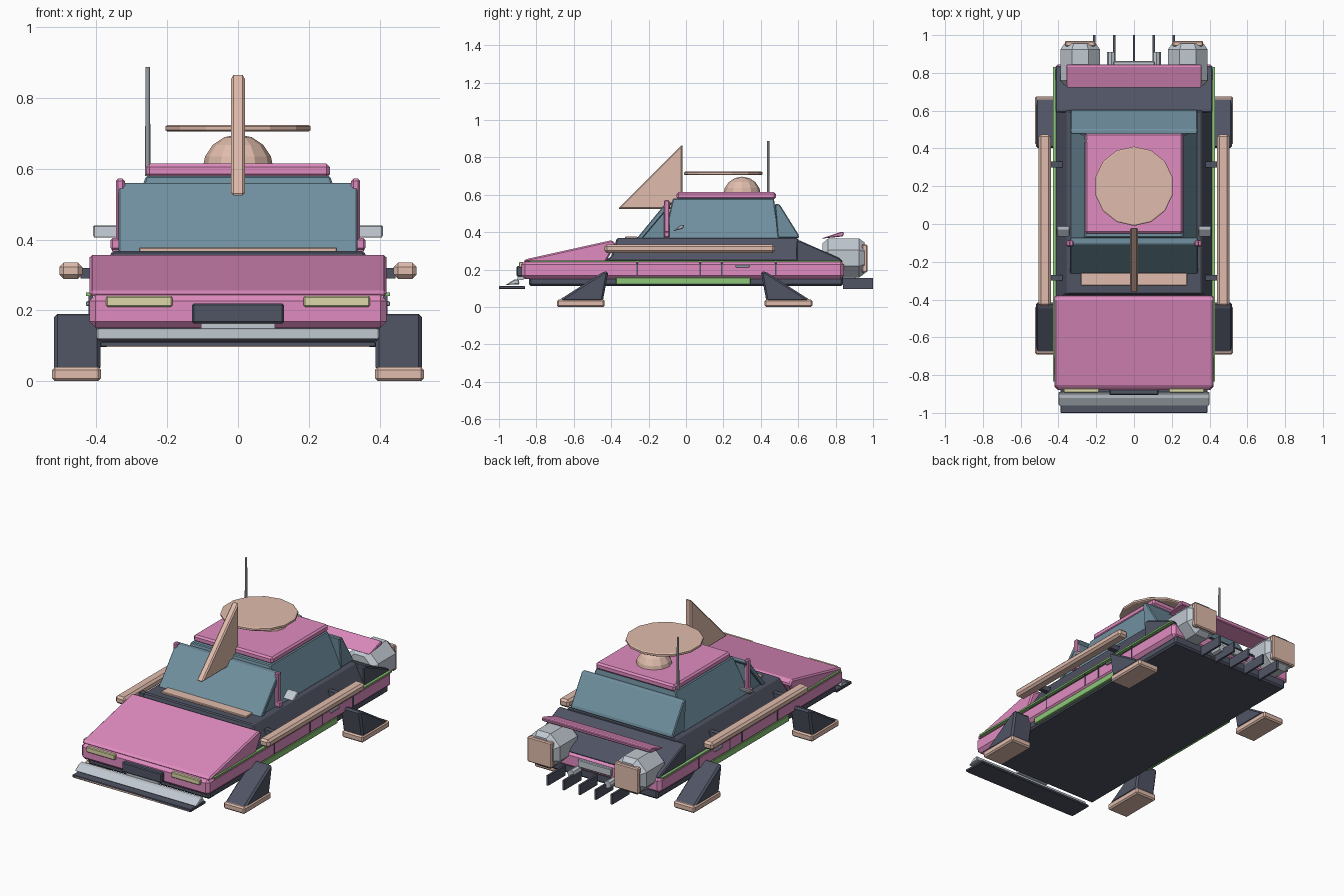
import bpy, bmesh, math
from mathutils import Matrix, Vector

def lin(h):
    c = [int(h[i:i + 2], 16) / 255 for i in (0, 2, 4)]
    return [x / 12.92 if x < 0.04 else ((x + 0.055) / 1.055) ** 2.4 for x in c] + [1]

MATS = {}
for n, h in dict(pink="E08CC0", dark="505464", peach="E0BCAC", glass="7090A0",
                 green="8CC878", cream="DCD8A8", silver="C0C8D0").items():
    MATS[n] = bpy.data.materials.new(n)
    MATS[n].diffuse_color = lin(h)

def finish(name, bm, mat, bevel=0):
    bmesh.ops.recalc_face_normals(bm, faces=bm.faces)
    me = bpy.data.meshes.new(name)
    bm.to_mesh(me)
    bm.free()
    ob = bpy.data.objects.new(name, me)
    bpy.context.collection.objects.link(ob)
    me.materials.append(MATS[mat])
    if bevel:
        m = ob.modifiers.new("bevel", 'BEVEL')
        m.width, m.segments = bevel, 1
    return ob

def loft(name, mat, rings, bevel=0):
    """Skin a stack of equal-length point rings and cap both ends."""
    bm = bmesh.new()
    vs = [[bm.verts.new(p) for p in r] for r in rings]
    n = len(rings[0])
    for a, b in zip(vs, vs[1:]):
        for i in range(n):
            bm.faces.new((a[i], a[(i + 1) % n], b[(i + 1) % n], b[i]))
    bm.faces.new(vs[0])
    bm.faces.new(vs[-1])
    return finish(name, bm, mat, bevel)

def prism(name, mat, x0, x1, yz, bevel=0):
    """Side profile extruded across x."""
    return loft(name, mat, [[(x, y, z) for y, z in yz] for x in (x0, x1)], bevel)

def box(name, mat, x0, x1, y0, y1, z0, z1, bevel=0):
    return prism(name, mat, x0, x1, [(y0, z0), (y1, z0), (y1, z1), (y0, z1)], bevel)

def taper(name, mat, levels, bevel=0):
    """Stack of rectangles: (half width, y0, y1, z)."""
    return loft(name, mat, [[(-w, a, z), (w, a, z), (w, b, z), (-w, b, z)] for w, a, b, z in levels], bevel)

def cyl(name, mat, loc, axis, sections, n, turn=0.0):
    """Turned shape: (distance along axis, radius)."""
    rot = Vector((0, 0, 1)).rotation_difference(Vector(axis)).to_matrix()
    rings = [[Vector(loc) + rot @ Vector((r * math.cos(turn + 2 * math.pi * i / n),
              r * math.sin(turn + 2 * math.pi * i / n), d)) for i in range(n)] for d, r in sections]
    return loft(name, mat, rings)

# Hull
box("chassis", "dark", -0.4, 0.4, -0.84, 0.84, 0.112, 0.17, 0.01)
box("lower_body", "pink", -0.42, 0.42, -0.88, 0.845, 0.15, 0.245, 0.018)
prism("hood", "pink", -0.42, 0.42, [(-0.87, 0.24), (-0.43, 0.24), (-0.375, 0.335), (-0.395, 0.358), (-0.86, 0.255)], 0.01)
taper("shoulder_deck", "dark", [(0.415, -0.44, 0.62, 0.245), (0.405, -0.4, 0.61, 0.27), (0.355, -0.37, 0.6, 0.368)], 0.006)
prism("rear_deck", "dark", -0.415, 0.415, [(0.59, 0.24), (0.84, 0.24), (0.82, 0.262), (0.61, 0.355), (0.59, 0.355)], 0.006)

# Cabin
taper("side_windows", "glass", [(0.335, -0.12, 0.5, 0.365), (0.26, -0.07, 0.47, 0.58)], 0.005)
prism("windshield", "glass", -0.338, 0.338, [(-0.265, 0.365), (-0.235, 0.365), (-0.07, 0.56), (-0.105, 0.56)], 0.004)
prism("windshield_fill", "glass", -0.325, 0.325, [(-0.25, 0.365), (-0.1, 0.365), (-0.085, 0.55)])
prism("rear_window", "glass", -0.335, 0.335, [(0.49, 0.37), (0.605, 0.37), (0.6, 0.39), (0.5, 0.55), (0.475, 0.55)], 0.005)
box("dash_strip", "peach", -0.28, 0.28, -0.325, -0.26, 0.36, 0.378, 0.003)
box("roof", "pink", -0.26, 0.26, -0.05, 0.48, 0.575, 0.615, 0.01)

# Roof equipment
cyl("dome", "peach", (0, 0.3, 0.597), (0, 0, 1),
    [(0.1 * math.sin(a), 0.1 * math.cos(a) + 0.0005) for a in [math.pi / 2 * k / 4 for k in range(5)]], 12)
cyl("dish", "peach", (0, 0.2, 0.705), (0, 0, 1), [(0, 0.204), (0.004, 0.21), (0.015, 0.21), (0.019, 0.204)], 14, math.pi / 14)
prism("fin", "peach", -0.02, 0.02, [(-0.365, 0.525), (-0.02, 0.525), (-0.02, 0.87)], 0.007)
cyl("antenna", "silver", (-0.255, 0.44, 0.58), (0, 0, 1), [(0, 0.008), (0.307, 0.006)], 8)

# Nose
box("front_grille", "dark", -0.13, 0.13, -0.905, -0.87, 0.163, 0.22, 0.005)
box("front_plate", "silver", -0.105, 0.105, -0.9, -0.87, 0.145, 0.166)
prism("front_bumper", "silver", -0.4, 0.4, [(-0.965, 0.118), (-0.89, 0.122), (-0.895, 0.15), (-0.92, 0.146)], 0.004)
box("splitter", "dark", -0.39, 0.39, -1.0, -0.86, 0.096, 0.112, 0.003)
box("splitter_edge", "peach", -0.372, 0.372, -1.0, -0.99, 0.097, 0.107)

# Tail
prism("spoiler", "pink", -0.358, 0.358, [(0.72, 0.365), (0.84, 0.378), (0.845, 0.4), (0.83, 0.402)], 0.004)
box("rear_plate", "silver", -0.11, 0.11, 0.84, 0.862, 0.18, 0.225, 0.004)
for i in range(5):
    x = (i - 2) * 0.105
    box("diffuser_fin", "dark", x - 0.006, x + 0.006, 0.84, 1.0, 0.096, 0.155)

# Mirrored parts
for s in (-1, 1):
    def sbox(name, mat, a, b, *rest):
        return box(name, mat, min(s * a, s * b), max(s * a, s * b), *rest)

    # trim, sills and door details
    sbox("trim_strip", "green", 0.41, 0.43, -0.835, 0.83, 0.24, 0.25)
    sbox("sill_glow", "green", 0.39, 0.415, -0.375, 0.345, 0.12, 0.158, 0.003)
    for y in (-0.26, 0.075, 0.19, 0.48):
        sbox("panel_gap", "dark", 0.41, 0.423, y - 0.004, y + 0.004, 0.17, 0.24)
    sbox("door_handle", "silver", 0.41, 0.43, 0.265, 0.34, 0.212, 0.226, 0.003)
    sbox("side_rail", "peach", 0.44, 0.505, -0.435, 0.475, 0.289, 0.335, 0.012)
    sbox("rail_mount", "dark", 0.36, 0.445, -0.3, -0.27, 0.29, 0.32)
    sbox("rail_mount", "dark", 0.36, 0.445, 0.3, 0.33, 0.29, 0.32)

    # mirrors
    sbox("mirror_post", "pink", 0.32, 0.345, -0.118, -0.088, 0.37, 0.572, 0.006)
    sbox("mirror_base", "pink", 0.33, 0.36, -0.118, -0.088, 0.37, 0.405, 0.006)
    prism("mirror", "silver", s * 0.34, s * 0.41,
          [(-0.07, 0.405), (-0.015, 0.42), (-0.01, 0.44), (-0.03, 0.438)], 0.004)

    # headlights
    sbox("headlight", "cream", 0.185, 0.373, -0.893, -0.87, 0.21, 0.241, 0.004)

    # landing legs and skids, front and back
    for f, c in ((-1, 0), (1, -0.015)):
        prism("leg", "dark", s * 0.388, s * 0.52,
              [(f * (y + c), z) for y, z in ((0.69, 0.03), (0.445, 0.03), (0.415, 0.19), (0.44, 0.19))], 0.01)
        a, b = sorted((f * (0.435 + c), f * (0.69 + c)))
        sbox("skid", "peach", 0.387, 0.525, a, b, 0, 0.04, 0.008)

    # engines with square nozzles
    cyl("engine", "silver", (s * 0.285, 0.73, 0.262), (0, 1, 0),
        [(0, 0.085), (0.03, 0.113), (0.195, 0.113), (0.225, 0.09)], 8, math.pi / 8)
    sbox("nozzle", "peach", 0.205, 0.365, 0.94, 0.97, 0.185, 0.335, 0.006)
    cyl("exhaust", "silver", (s * 0.12, 0.8, 0.155), (0, 1, 0), [(0, 0.022), (0.11, 0.022)], 8)
